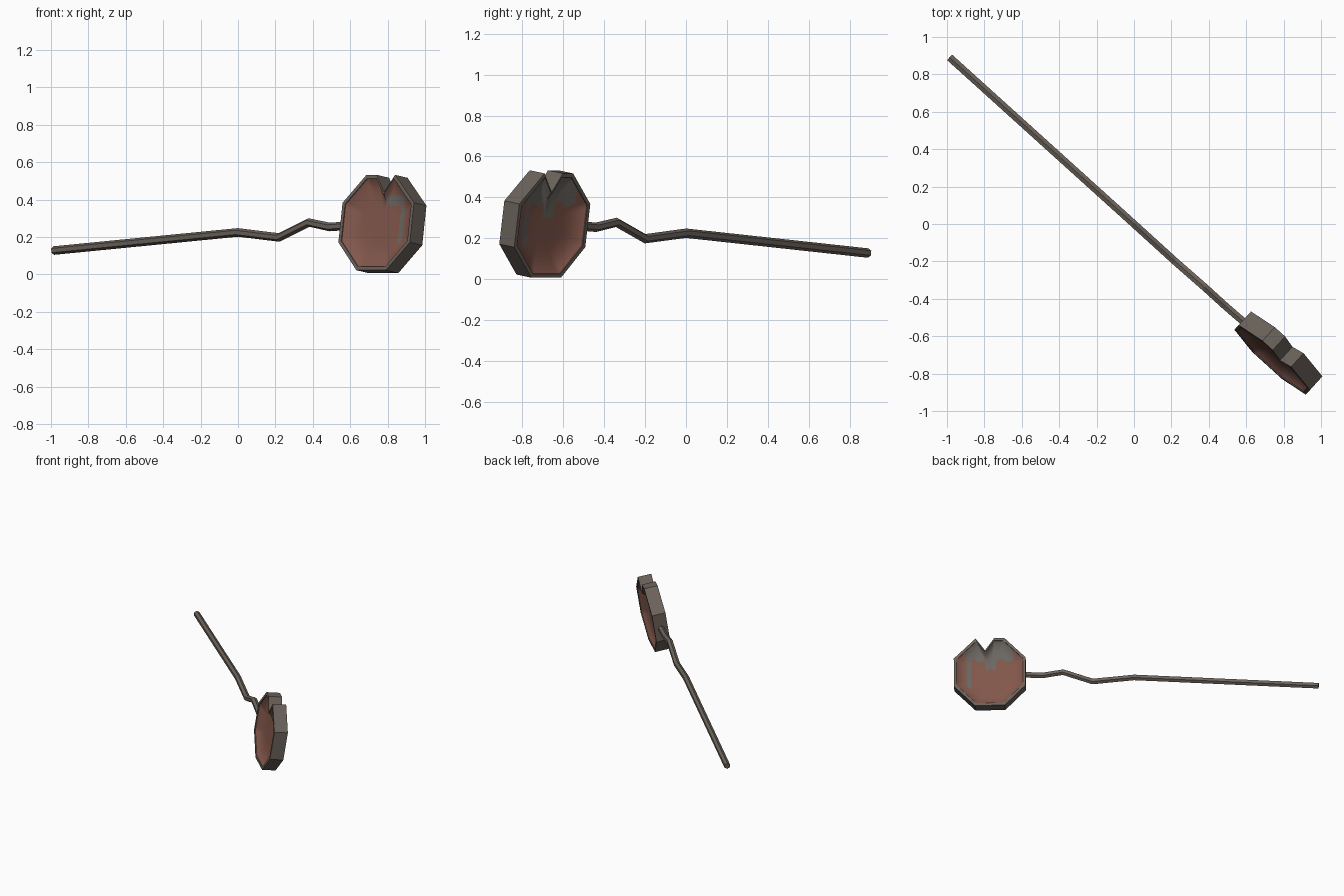
import bpy, bmesh, math
from mathutils import Vector

if "Cube" in bpy.data.objects:
    bpy.data.objects.remove(bpy.data.objects["Cube"])


def material(name, rgb):
    m = bpy.data.materials.new(name)
    m.diffuse_color = (*rgb, 1)
    m.use_nodes = True
    m.node_tree.nodes["Principled BSDF"].inputs["Base Color"].default_value = m.diffuse_color
    return m


METAL = material("weathered_metal", (0.15, 0.125, 0.105))
RED = material("faded_red", (0.225, 0.095, 0.07))
BARE = material("bare_patch", (0.15, 0.137, 0.122))


def finish(bm, name, mats, smooth=False):
    bmesh.ops.recalc_face_normals(bm, faces=bm.faces)
    me = bpy.data.meshes.new(name)
    bm.to_mesh(me)
    bm.free()
    for m in mats:
        me.materials.append(m)
    for p in me.polygons:
        p.use_smooth = smooth
    ob = bpy.data.objects.new(name, me)
    bpy.context.collection.objects.link(ob)
    return ob


def bridge(bm, a, b):
    n = len(a)
    return [bm.faces.new((a[i], a[(i + 1) % n], b[(i + 1) % n], b[i])) for i in range(n)]


# bent pole: six-sided tube swept through the kinks
path = [Vector(p) for p in [(-0.985, 0.89, 0.128), (0, 0, 0.225), (0.22, -0.2, 0.198),
                            (0.38, -0.34, 0.278), (0.49, -0.44, 0.254), (0.60, -0.535, 0.262)]]
bm = bmesh.new()
rings = []
for i, p in enumerate(path):
    t = (path[min(i + 1, len(path) - 1)] - path[max(i - 1, 0)]).normalized()
    side = t.cross(Vector((0, 0, 1))).normalized()
    up = side.cross(t)
    rings.append([bm.verts.new(p + 0.023 * (side * math.sin(k * math.pi / 3) + up * math.cos(k * math.pi / 3)))
                  for k in range(6)])
for a, b in zip(rings, rings[1:]):
    bridge(bm, a, b)
bm.faces.new(rings[0])
bm.faces.new(rings[-1])
finish(bm, "bent_pole", [METAL])

# sign frame of reference: u along the plate, v up (leaning back), w towards the front
C = Vector((0.772, -0.69, 0.27))
U = Vector((0.74, -0.672, 0)).normalized()
back = Vector((-U.y, U.x, 0))
lean = math.radians(9)
V = Vector((0, 0, math.cos(lean))) + back * math.sin(lean)
W = U.cross(V)
if W.y > 0:
    W = -W
HALF = 0.05
R, S = 0.258, 0.107
outline = [(-S, -R), (S, -R), (R, -S), (R, S), (0.10, R), (0.033, 0.165),
           (-0.033, R), (-S, R), (-R, S), (-R, -S)]


def place(u, v, w):
    return C + U * u + V * v + W * w


# notched octagonal rim with a lip on both sides
LIP = 0.925
bm = bmesh.new()


def loop(pts, s, w):
    return [bm.verts.new(place(u * s, v * s, w)) for u, v in pts]


profile = [loop(outline, LIP, HALF - 0.01), loop(outline, LIP, HALF), loop(outline, 1, HALF),
           loop(outline, 1, -HALF), loop(outline, LIP, -HALF), loop(outline, LIP, -HALF + 0.01)]
for a, b in zip(profile, profile[1:]):
    bridge(bm, a, b)
finish(bm, "sign_rim", [METAL])

# outline split finely so the worn paint can follow the faces
fine = []
for i, (u, v) in enumerate(outline):
    u2, v2 = outline[(i + 1) % len(outline)]
    fine += [(u + (u2 - u) * k / 10, v + (v2 - v) * k / 10) for k in range(10)]


def worn(u, v, front):
    streak = 0.135 < u < 0.165 and -0.11 < v < 0.14
    if front:
        return streak or (0.03 < u < 0.165 and 0.10 < v < 0.15)
    cap = v > 0.10 + 0.015 * math.sin(u * 60) and abs(u) < 0.17
    drip = -0.045 < u < 0.03 and v > 0.03
    return streak or cap or drip


# dished red faces, front and back
for name, sgn in (("front_face", 1), ("back_face", -1)):
    bm = bmesh.new()
    N = 20
    rows = []
    for k in range(N):
        s = 1 - k / N
        rows.append(loop(fine, LIP * s, sgn * (HALF - 0.005 - 0.038 * (1 - s ** 5))))
    for a, b in zip(rows, rows[1:]):
        bridge(bm, a, b)
    bm.faces.new(rows[-1])
    for f in bm.faces:
        d = f.calc_center_median() - C
        f.material_index = int(worn(d.dot(U), d.dot(V), sgn > 0))
    ob = finish(bm, name, [RED, BARE], smooth=True)
    # an open sheet: make its normals face outwards
    me = ob.data
    if sum(p.normal.dot(W) * sgn * p.area for p in me.polygons) < 0:
        me.flip_normals()
